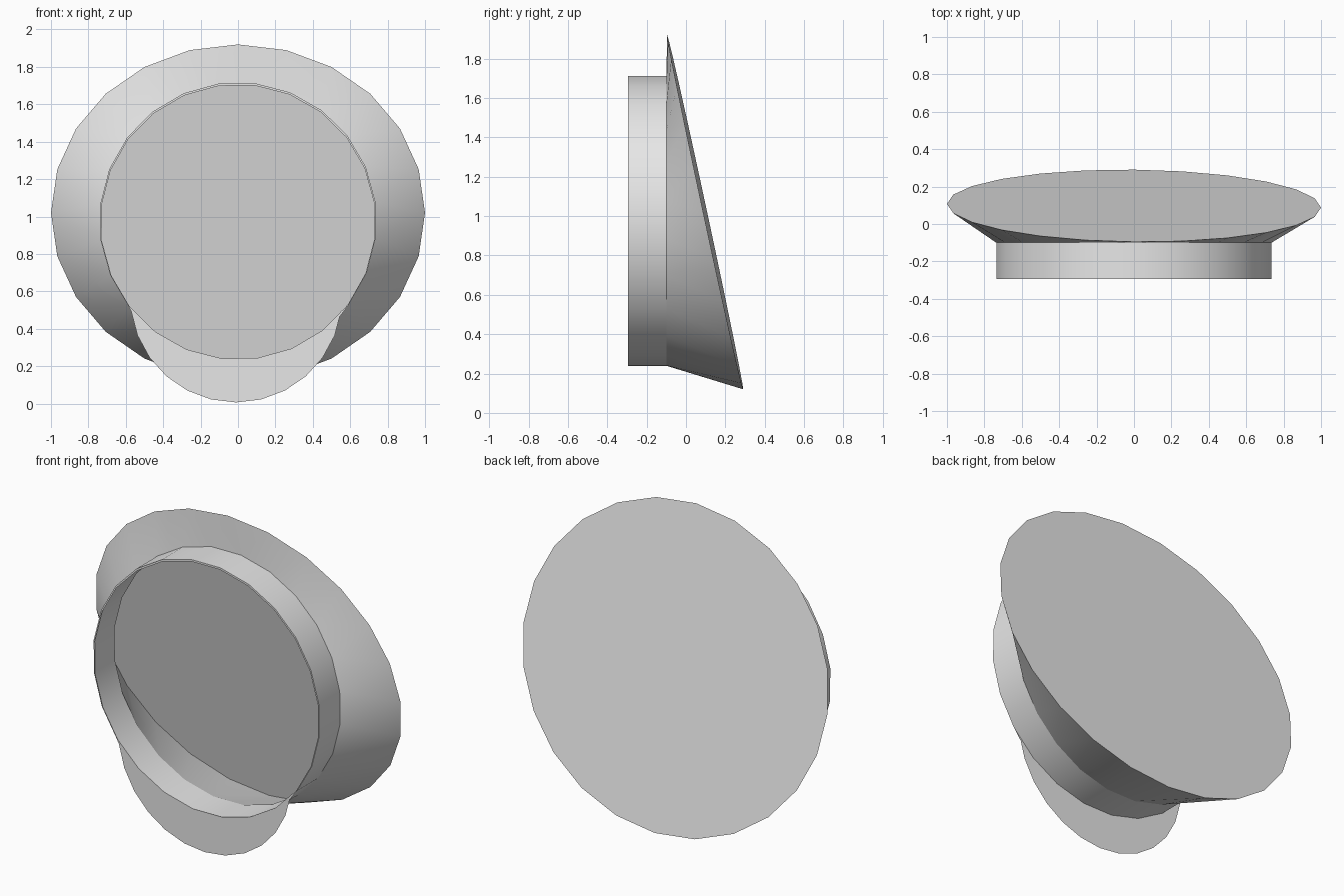
import bpy, bmesh
from math import sin, cos, radians

cube = bpy.data.objects.get("Cube")
if cube:
    bpy.data.objects.remove(cube, do_unlink=True)

SIDES = 24
STEP = 360 / SIDES
FRONT, SEAM = -0.295, -0.1

grey = bpy.data.materials.new("light_grey")
grey.use_nodes = True
colour = (0.8, 0.8, 0.8, 1)
grey.diffuse_color = colour
grey.node_tree.nodes["Principled BSDF"].inputs["Base Color"].default_value = colour


def arc(radius, x, y, z, start, step, count):
    """Points on a circle that faces the front."""
    angles = [radians(start + step * i) for i in range(count)]
    return [(x + radius * cos(a), y, z + radius * sin(a)) for a in angles]


def band_ring(y, radius=0.742, z=0.976):
    return arc(radius, 0, y, z, 8, STEP, SIDES)


def crown_ring():
    """Tilted oval edge of the crown, turned very slightly sideways."""
    angles = [radians(STEP * i) for i in range(SIDES)]
    return [(cos(a), 0.0975 - 0.193 * sin(a) - 0.01 * cos(a), 1.02 + 0.9 * sin(a))
            for a in angles]


def build(name, rings, cap=False, triangles=False):
    """Loft rings of points, with an optional flat cap on the last one."""
    bm = bmesh.new()
    loops = [[bm.verts.new(p) for p in ring] for ring in rings]
    for a, b in zip(loops, loops[1:]):
        for i in range(len(a)):
            j = (i + 1) % len(a)
            if triangles:
                bm.faces.new((a[i], b[j], b[i]))
                bm.faces.new((a[i], a[j], b[j]))
            else:
                bm.faces.new((a[i], a[j], b[j], b[i]))
    if cap:
        bm.faces.new(loops[-1])
    if len(rings) > 1:
        bmesh.ops.recalc_face_normals(bm, faces=bm.faces)
    mesh = bpy.data.meshes.new(name)
    bm.to_mesh(mesh)
    bm.free()
    mesh.materials.append(grey)
    obj = bpy.data.objects.new(name, mesh)
    bpy.context.collection.objects.link(obj)
    bpy.ops.object.select_all(action='DESELECT')
    obj.select_set(True)
    bpy.context.view_layer.objects.active = obj
    bpy.ops.object.shade_smooth_by_angle(angle=radians(30))
    return obj


# Head band, with a narrow lip around the opening
build("head_band", [band_ring(FRONT, 0.735, 0.971), band_ring(FRONT), band_ring(SEAM)])

# Flaring crown closed by the tilted flat top
build("crown", [band_ring(SEAM), crown_ring()], cap=True, triangles=True)

# Flat crescent visor between its own outer arc and the band
outer = arc(0.567, -0.01, FRONT, 0.573, 188, 164 / 12, 13)
inner = arc(0.742, 0, FRONT, 0.976, 323, -STEP, 8)
build("visor", [outer + inner], cap=True)
